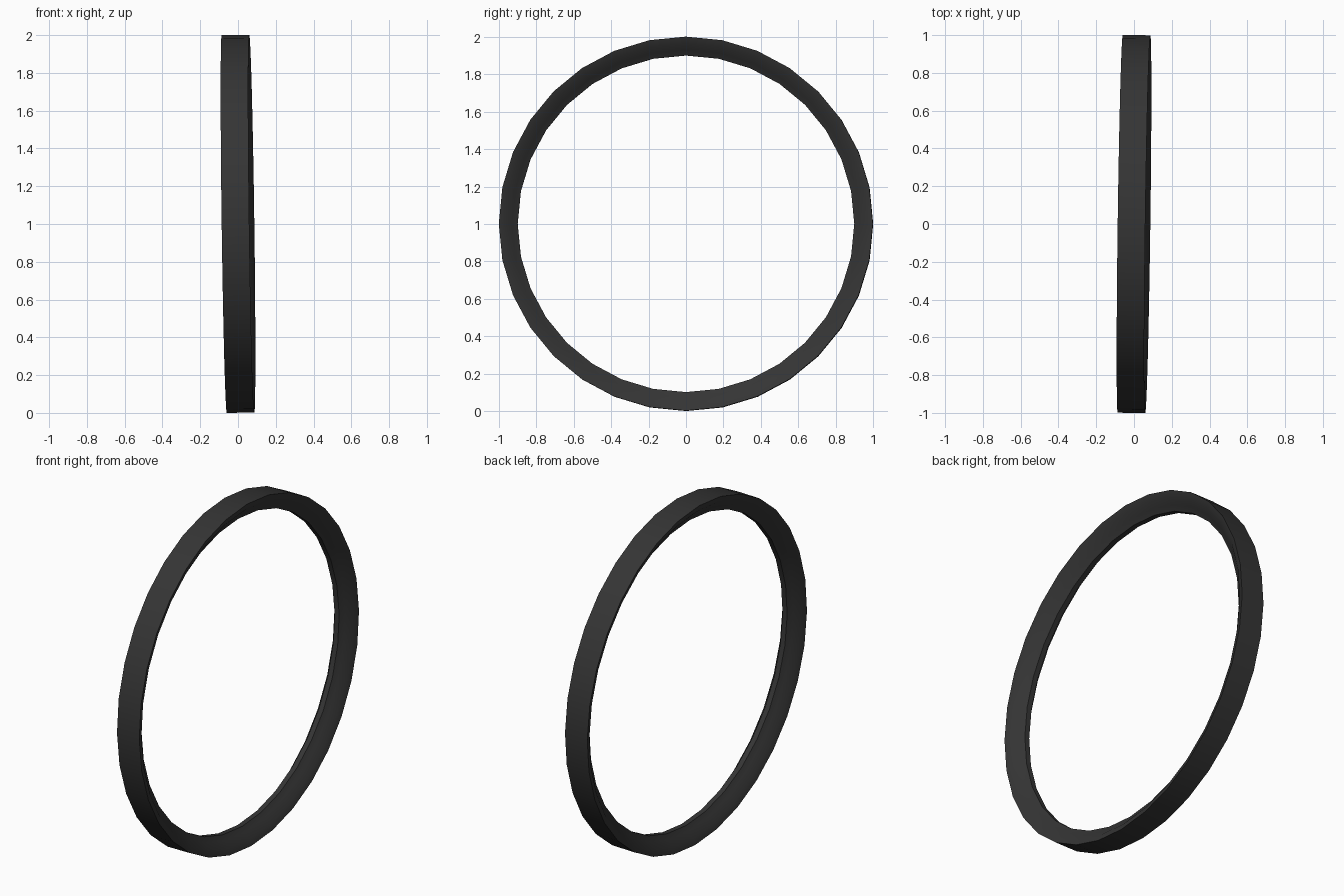
import bpy, bmesh, math
from mathutils import Matrix, Vector

if "Cube" in bpy.data.objects:
    bpy.data.objects.remove(bpy.data.objects["Cube"])

SIDES = 32
# Half cross-section: (radius, half width), from tread to inner lip
half = [(1.0, 0.073), (0.965, 0.062), (0.93, 0.032), (0.90, 0.015)]
profile = half + [(r, -x) for r, x in reversed(half)]

# Ring swept around the x axis
bm = bmesh.new()
rings = []
for i in range(SIDES):
    a = 2 * math.pi * i / SIDES
    rings.append([bm.verts.new((x, r * math.sin(a), r * math.cos(a))) for r, x in profile])
n = len(profile)
for i in range(SIDES):
    a, b = rings[i], rings[(i + 1) % SIDES]
    for j in range(n):
        k = (j + 1) % n
        bm.faces.new((a[j], a[k], b[k], b[j]))
bmesh.ops.recalc_face_normals(bm, faces=bm.faces)

# Slight lean of the axle, then lift onto the ground
tilt = Vector((1, 0, 0)).rotation_difference(Vector((1, -0.0135, 0.0135))).to_matrix().to_4x4()
bm.transform(Matrix.Translation((0, 0, 1)) @ tilt)
low = min(v.co.z for v in bm.verts)
bm.transform(Matrix.Translation((0, 0, -low)))

mesh = bpy.data.meshes.new("tyre_ring")
bm.to_mesh(mesh)
bm.free()
ring = bpy.data.objects.new("tyre_ring", mesh)
bpy.context.collection.objects.link(ring)

mat = bpy.data.materials.new("black_rubber")
mat.diffuse_color = (0.035, 0.035, 0.035, 1)
mat.use_nodes = True
mat.node_tree.nodes["Principled BSDF"].inputs["Base Color"].default_value = mat.diffuse_color
mesh.materials.append(mat)

bpy.context.view_layer.objects.active = ring
ring.select_set(True)
bpy.ops.object.shade_smooth_by_angle(angle=math.radians(30))
